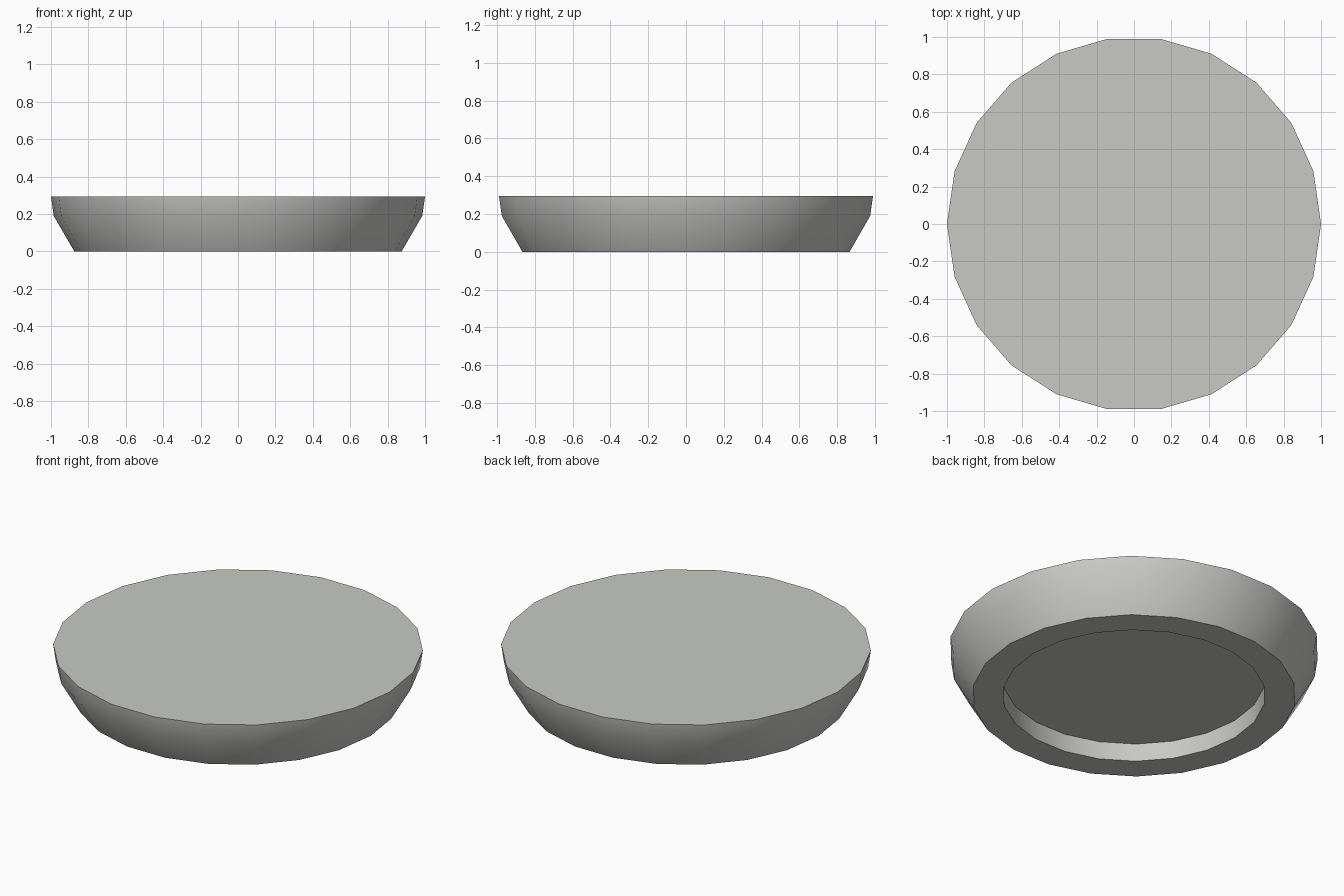
import bpy, bmesh, math

if "Cube" in bpy.data.objects:
    bpy.data.objects.remove(bpy.data.objects["Cube"])

SIDES = 22
# outline (radius, height): from recess rim outwards and up to the top rim
PROFILE = [(0.71, 0.107), (0.71, 0.0), (0.875, 0.0), (0.985, 0.19), (1.0, 0.295)]

mat = bpy.data.materials.new("light grey")
mat.diffuse_color = (0.58, 0.59, 0.56, 1)
mat.use_nodes = True
mat.node_tree.nodes["Principled BSDF"].inputs["Base Color"].default_value = mat.diffuse_color

bm = bmesh.new()
rings = [[bm.verts.new((r * math.cos(2 * math.pi * i / SIDES),
                        r * math.sin(2 * math.pi * i / SIDES), z))
          for i in range(SIDES)] for r, z in PROFILE]

# walls and foot ring
for a, b in zip(rings, rings[1:]):
    for i in range(SIDES):
        j = (i + 1) % SIDES
        bm.faces.new((a[i], a[j], b[j], b[i]))
# recess ceiling and flat top
bm.faces.new(rings[0][::-1])
bm.faces.new(rings[-1])
bmesh.ops.recalc_face_normals(bm, faces=bm.faces)

mesh = bpy.data.meshes.new("round_base")
bm.to_mesh(mesh)
bm.free()
mesh.materials.append(mat)
base = bpy.data.objects.new("round_base", mesh)
bpy.context.collection.objects.link(base)

# smooth side wall, sharp rims
bpy.context.view_layer.objects.active = base
base.select_set(True)
bpy.ops.object.shade_smooth_by_angle(angle=math.radians(35))
